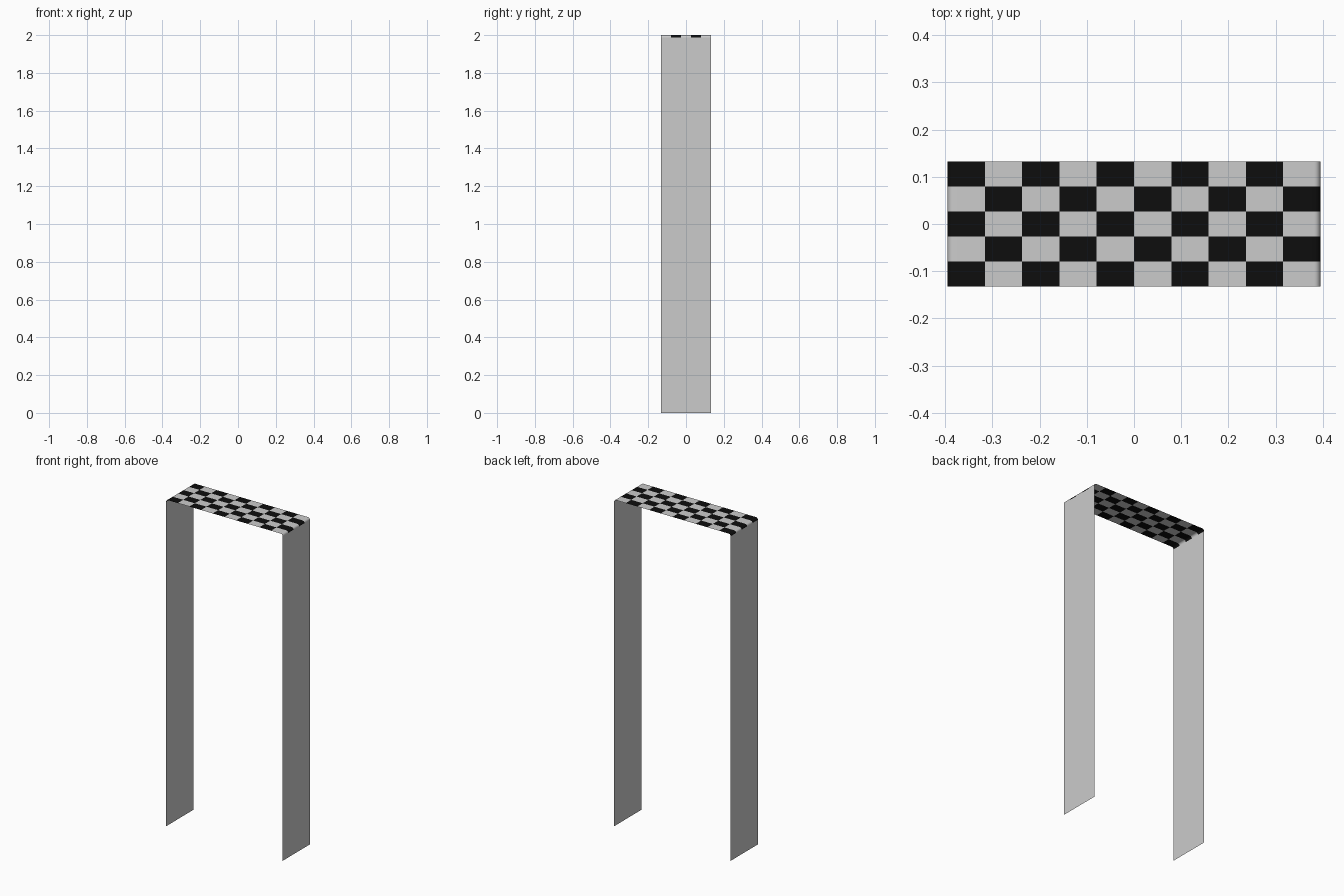
import bpy, bmesh, math

if "Cube" in bpy.data.objects:
    bpy.data.objects.remove(bpy.data.objects["Cube"])

HALF_X, HALF_Y, TOP, R = 0.395, 0.132, 2.0, 0.013
COLS, ROWS = 10, 5


def material(name, rgb):
    m = bpy.data.materials.new(name)
    m.diffuse_color = (*rgb, 1)
    m.use_nodes = True
    m.node_tree.nodes["Principled BSDF"].inputs["Base Color"].default_value = m.diffuse_color
    return m


grey = material("light grey", (0.6, 0.6, 0.6))
black = material("black", (0.004, 0.004, 0.004))


def strip(name, profile, rows, checker=False):
    """Sweep an xz profile across y as a single thin sheet."""
    bm = bmesh.new()
    ys = [-HALF_Y + 2 * HALF_Y * j / rows for j in range(rows + 1)]
    grid = [[bm.verts.new((x, y, z)) for y in ys] for x, z in profile]
    for a, b in zip(grid, grid[1:]):
        for j in range(rows):
            f = bm.faces.new((a[j], b[j], b[j + 1], a[j + 1]))
            f.smooth = True
            if checker:
                col = int((f.calc_center_median().x + HALF_X) / (2 * HALF_X) * COLS)
                f.material_index = int((col + j) % 2 == 0)
    me = bpy.data.meshes.new(name)
    bm.to_mesh(me)
    bm.free()
    me.materials.append(grey)
    me.materials.append(black)
    ob = bpy.data.objects.new(name, me)
    bpy.context.collection.objects.link(ob)


# Chequered top sheet with a small bend at each end
bend = [(HALF_X - R + R * math.sin(t), TOP - R + R * math.cos(t))
        for t in (math.pi / 2 * i / 6 for i in range(7))]
flat = [(-HALF_X + 2 * HALF_X * i / COLS, TOP) for i in range(1, COLS)]
top = [(-x, z) for x, z in reversed(bend)] + flat + bend
# reversed sweep keeps the outside facing up
strip("chequered_top", top, ROWS, True)

# Upright legs
strip("right_leg", [(HALF_X, TOP - R), (HALF_X, 0)], 1)
strip("left_leg", [(-HALF_X, 0), (-HALF_X, TOP - R)], 1)
